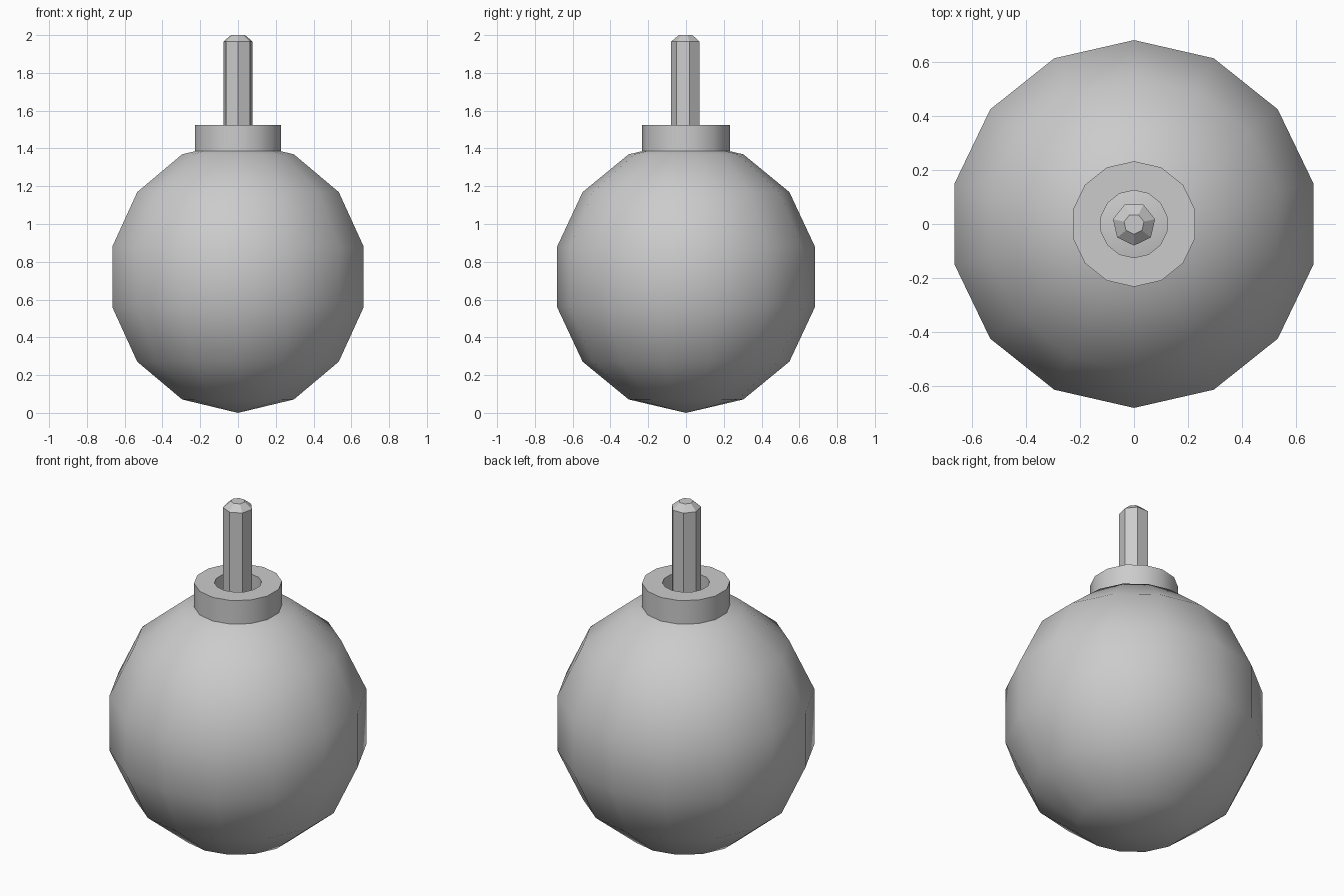
import bpy, bmesh
from math import pi, sin, cos, radians

if "Cube" in bpy.data.objects:
    bpy.data.objects.remove(bpy.data.objects["Cube"])


def lathe(name, profile, sides, closed=False, angle=30):
    """Revolve (radius, z) points about z, with a corner facing -y."""
    bm = bmesh.new()
    rings = []
    for r, z in profile:
        if r < 1e-6:
            rings.append([bm.verts.new((0, 0, z))] * sides)
        else:
            rings.append([bm.verts.new((r * sin(2 * pi * i / sides),
                                        -r * cos(2 * pi * i / sides), z))
                          for i in range(sides)])
    pairs = list(zip(rings, rings[1:]))
    if closed:
        pairs.append((rings[-1], rings[0]))
    for a, b in pairs:
        for i in range(sides):
            j = (i + 1) % sides
            quad = list(dict.fromkeys((a[i], a[j], b[j], b[i])))
            bm.faces.new(quad)
    bmesh.ops.recalc_face_normals(bm, faces=bm.faces)
    mesh = bpy.data.meshes.new(name)
    bm.to_mesh(mesh)
    bm.free()
    obj = bpy.data.objects.new(name, mesh)
    bpy.context.collection.objects.link(obj)
    bpy.ops.object.select_all(action='DESELECT')
    obj.select_set(True)
    bpy.context.view_layer.objects.active = obj
    bpy.ops.object.shade_smooth_by_angle(angle=radians(angle))
    return obj


# Round body: seven-band ball, slightly taller than wide
ball = [(0.7 * sin(pi * k / 7), 0.72 - 0.72 * cos(pi * k / 7)) for k in range(8)]
lathe("ball_body", ball, 14, angle=40)

# Ring collar around the fuse hole
lathe("collar", [(0.233, 1.387), (0.233, 1.525), (0.125, 1.525), (0.125, 1.387)],
      14, closed=True)

# Seven-sided fuse with a chamfered tip
lathe("fuse", [(0, 1.36), (0.08, 1.36), (0.08, 1.965), (0.038, 2.0), (0, 2.0)], 7)
